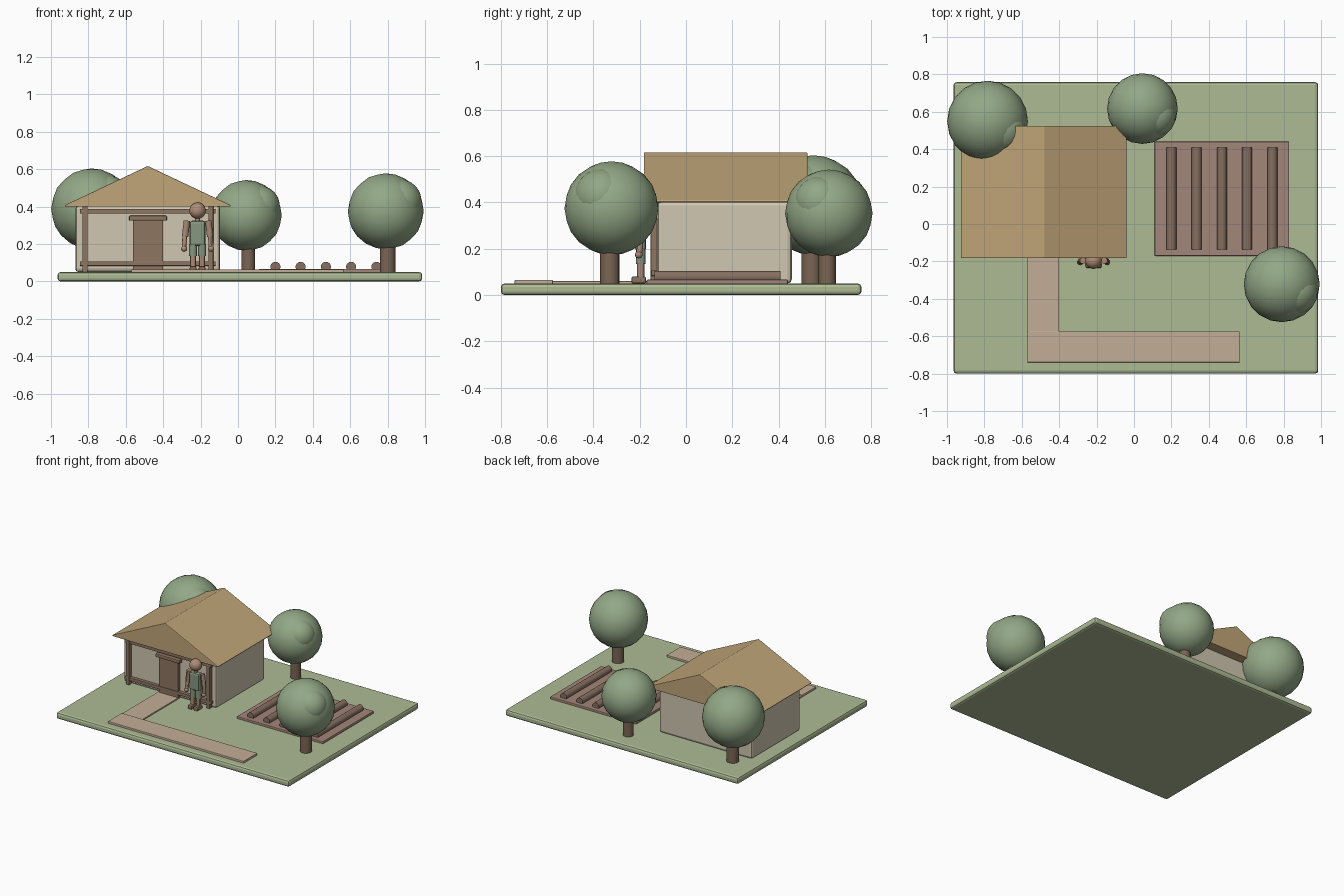
import bpy, bmesh
from mathutils import Vector

if "Cube" in bpy.data.objects:
    bpy.data.objects.remove(bpy.data.objects["Cube"])


def mat(name, r, g, b):
    m = bpy.data.materials.new(name)
    m.diffuse_color = (r, g, b, 1)
    m.use_nodes = True
    m.node_tree.nodes["Principled BSDF"].inputs["Base Color"].default_value = m.diffuse_color
    return m


GRASS = mat("grass", .42, .50, .30)
LEAF = mat("leaf", .29, .39, .24)
ROOF = mat("thatch", .53, .38, .19)
WALL = mat("plaster", .63, .57, .44)
WOOD = mat("wood", .27, .18, .12)
BARK = mat("bark", .20, .13, .09)
SOIL = mat("soil", .36, .24, .19)
RIDGE = mat("tilled_soil", .24, .16, .12)
PATH = mat("path_sand", .55, .42, .31)
SKIN = mat("skin", .42, .26, .18)
CLOTH = mat("cloth", .24, .31, .22)


def finish(o, name, m, bevel=0):
    o.name = name
    o.data.materials.append(m)
    if bevel:
        b = o.modifiers.new("bevel", 'BEVEL')
        b.width, b.segments = bevel, 2
    return o


def box(name, x, y, z, m, bevel=0):
    """Box from (min, max) ranges."""
    c = [(r[0] + r[1]) / 2 for r in (x, y, z)]
    bpy.ops.mesh.primitive_cube_add(size=1, location=c)
    o = bpy.context.object
    for v in o.data.vertices:
        v.co = Vector(v.co[i] * (r[1] - r[0]) for i, r in enumerate((x, y, z)))
    return finish(o, name, m, bevel)


def rod(name, a, b, r, m, sides=12):
    """Cylinder between two points."""
    a, b = Vector(a), Vector(b)
    bpy.ops.mesh.primitive_cylinder_add(vertices=sides, radius=r, depth=(b - a).length,
                                        location=(a + b) / 2,
                                        rotation=(b - a).to_track_quat('Z', 'Y').to_euler())
    bpy.ops.object.shade_smooth_by_angle()
    return finish(bpy.context.object, name, m)


def ball(name, c, r, m, sub=3):
    bpy.ops.mesh.primitive_ico_sphere_add(subdivisions=sub, radius=r, location=c)
    bpy.ops.object.shade_smooth()
    return finish(bpy.context.object, name, m)


# Ground, path and field
box("ground", (-.965, .985), (-.8, .758), (0, .05), GRASS, .016)
box("path_to_door", (-.57, -.4), (-.74, -.12), (.04, .06), PATH, .003)
box("path_to_field", (-.57, .565), (-.74, -.575), (.04, .065), PATH, .003)
box("field", (.11, .83), (-.17, .44), (.04, .067), SOIL, .005)
for i in range(5):
    x = .2 + .135 * i
    rod(f"furrow_{i}", (x, -.137, .078), (x, .408, .078), .027, RIDGE, 14)

# House walls and gabled roof
box("walls", (-.87, -.095), (-.125, .457), (.05, .405), WALL, .018)
profile = [(-.925, .4), (-.04, .4), (-.04, .408), (-.4825, .617), (-.925, .408)]
bm = bmesh.new()
face = bm.faces.new([bm.verts.new((x, -.182, z)) for x, z in profile])
ext = bmesh.ops.extrude_face_region(bm, geom=[face])
bmesh.ops.translate(bm, vec=(0, .707, 0),
                    verts=[v for v in ext["geom"] if isinstance(v, bmesh.types.BMVert)])
bmesh.ops.recalc_face_normals(bm, faces=bm.faces)
me = bpy.data.meshes.new("roof")
bm.to_mesh(me)
bm.free()
roof = bpy.data.objects.new("roof", me)
bpy.context.collection.objects.link(roof)
finish(roof, "roof", ROOF, .004)

# Timber front: posts, beams, door and lintel
for side, x in (("left", -.818), ("right", -.145)):
    box(f"post_{side}", (x - .013, x + .013), (-.153, -.12), (.05, .405), WOOD, .003)
for name, z in (("top", .375), ("bottom", .095)):
    box(f"beam_{name}", (-.845, -.12), (-.15, -.12), (z - .012, z + .012), WOOD, .003)
box("door", (-.562, -.4), (-.145, -.12), (.05, .335), WOOD, .004)
box("lintel", (-.582, -.38), (-.158, -.12), (.325, .352), WOOD, .006)

# Trees: trunk, round canopy and a bulging leaf clump
for i, (x, y, z, r, tr) in enumerate([(-.783, .55, .388, .216, .044),
                                      (.045, .617, .353, .189, .037),
                                      (.79, -.322, .375, .203, .042)]):
    rod(f"trunk_{i}", (x + .01, y - .007, .04), (x + .01, y - .007, z - r * .5), tr, BARK, 16)
    ball(f"canopy_{i}", (x, y, z), r, LEAF)
    ball(f"leaf_clump_{i}", (x + .35 * r, y - .2 * r, z + .25 * r), .6 * r, LEAF)

# Standing farmer
px, py = -.216, -.196
ball("head", (px, py, .378), .044, SKIN)
rod("neck", (px, py, .31), (px, py, .35), .014, SKIN)
box("torso", (px - .042, px + .042), (py - .024, py + .024), (.19, .325), CLOTH, .014)
for side, s in (("left", -1), ("right", 1)):
    ax, lx = px + s * .062, px + s * .024
    rod(f"upper_arm_{side}", (ax - s * .005, py, .325), (ax + s * .005, py, .24), .017, SKIN)
    rod(f"forearm_{side}", (ax + s * .006, py, .245), (ax + s * .01, py - .005, .185), .013, SKIN)
    ball(f"hand_{side}", (ax + s * .01, py - .008, .175), .017, SKIN, 2)
    rod(f"thigh_{side}", (lx, py, .2), (lx, py, .135), .021, CLOTH)
    rod(f"shin_{side}", (lx, py, .145), (lx, py, .07), .016, SKIN)
    box(f"foot_{side}", (lx - .018, lx + .018), (-.236, -.172), (.05, .08), WOOD, .008)
